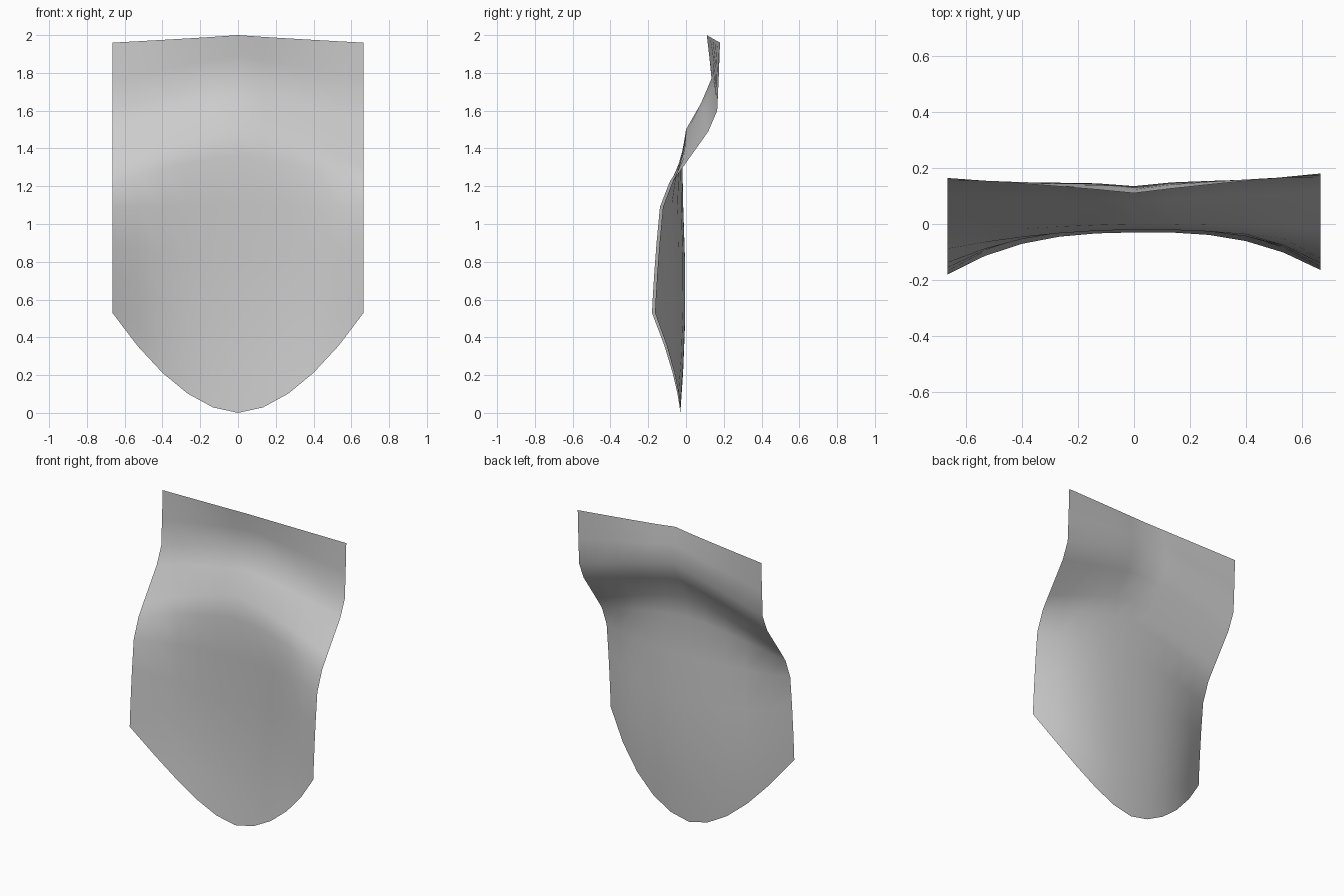
import bpy

cube = bpy.data.objects.get("Cube")
if cube:
    bpy.data.objects.remove(cube, do_unlink=True)

HALF_WIDTH = 0.665
COLUMNS = 5  # per side

# Cloth rows: centre (y, z), edge (y, z), blend exponents across the width (y, z)
ROWS = [
    ((0.11, 2.0), (0.172, 1.96), (0.9, 0.9)),
    ((0.123, 1.89), (0.165, 1.77), (0.6, 1.0)),
    ((0.135, 1.77), (0.157, 1.60), (0.4, 1.1)),
    ((0.08, 1.64), (0.11, 1.49), (0.8, 1.2)),
    ((0.0, 1.50), (-0.025, 1.30), (1.5, 1.3)),
    ((-0.02, 1.36), (-0.08, 1.22), (2.0, 1.4)),
    ((-0.015, 1.1), (-0.13, 1.09), (2.4, 1.6)),
    ((-0.005, 0.8), (-0.148, 0.90), (2.5, 1.7)),
    ((-0.004, 0.5), (-0.16, 0.74), (2.6, 1.8)),
    ((-0.015, 0.22), (-0.168, 0.61), (2.7, 1.8)),
    ((-0.03, 0.0), (-0.172, 0.53), (2.7, 1.8)),
]


def mix(a, b, t):
    return a + (b - a) * t


# Hanging cloth sheet
verts = []
for centre, edge, power in ROWS:
    for i in range(-COLUMNS, COLUMNS + 1):
        u = i / COLUMNS
        y = mix(centre[0], edge[0], abs(u) ** power[0]) + 0.008 * u
        z = mix(centre[1], edge[1], abs(u) ** power[1])
        verts.append((u * HALF_WIDTH, y, z))

n = 2 * COLUMNS + 1
faces = [(r * n + c, (r + 1) * n + c, (r + 1) * n + c + 1, r * n + c + 1)
         for r in range(len(ROWS) - 1) for c in range(n - 1)]

mesh = bpy.data.meshes.new("cloth_panel")
mesh.from_pydata(verts, [], faces)
mesh.polygons.foreach_set("use_smooth", [True] * len(mesh.polygons))
mesh.update()
panel = bpy.data.objects.new("cloth_panel", mesh)
bpy.context.collection.objects.link(panel)

# Plain grey cloth
grey = bpy.data.materials.new("light_grey")
grey.use_nodes = True
colour = (0.6, 0.6, 0.6, 1.0)
grey.diffuse_color = colour
grey.node_tree.nodes["Principled BSDF"].inputs["Base Color"].default_value = colour
mesh.materials.append(grey)
